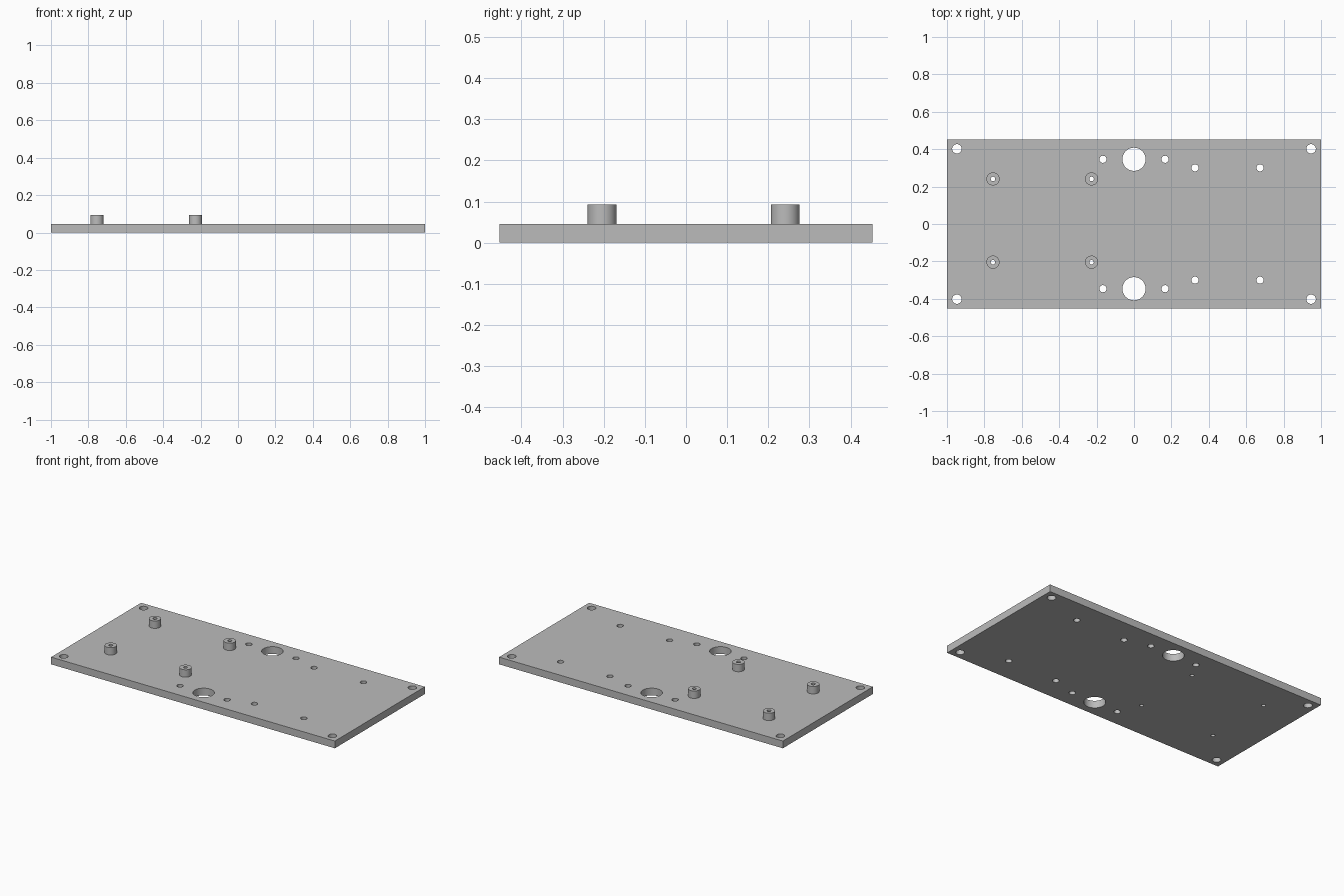
import bpy
import bmesh
from mathutils import Matrix

if "Cube" in bpy.data.objects:
    bpy.data.objects.remove(bpy.data.objects["Cube"], do_unlink=True)

LENGTH, WIDTH, THICK, TOP = 2.0, 0.906, 0.046, 0.093

grey = bpy.data.materials.new("grey plastic")
grey.use_nodes = True
colour = (0.5, 0.5, 0.5, 1)
grey.diffuse_color = colour
grey.node_tree.nodes["Principled BSDF"].inputs["Base Color"].default_value = colour


def add_cylinder(bm, x, y, radius, z0, z1):
    bmesh.ops.create_cone(
        bm, cap_ends=True, segments=48, radius1=radius, radius2=radius,
        depth=z1 - z0, matrix=Matrix.Translation((x, y, (z0 + z1) / 2)))


def make_object(name, bm):
    mesh = bpy.data.meshes.new(name)
    bm.to_mesh(mesh)
    bm.free()
    mesh.materials.append(grey)
    obj = bpy.data.objects.new(name, mesh)
    bpy.context.collection.objects.link(obj)
    return obj


def drill(obj, cutter):
    mod = obj.modifiers.new("holes", "BOOLEAN")
    mod.operation = "DIFFERENCE"
    mod.solver = "EXACT"
    mod.object = cutter
    bpy.ops.object.select_all(action="DESELECT")
    obj.select_set(True)
    bpy.context.view_layer.objects.active = obj
    bpy.ops.object.modifier_apply(modifier=mod.name)
    bpy.ops.object.shade_smooth_by_angle()


# Hole layout: x, distance from centre line, radius
holes = [
    (-0.947, 0.402, 0.025), (0.947, 0.402, 0.025),    # corner screws
    (0, 0.346, 0.062),                                # large cable holes
    (-0.166, 0.346, 0.019), (0.166, 0.346, 0.019),    # beside cable holes
    (0.326, 0.300, 0.019), (0.674, 0.300, 0.019),     # mounting holes
]
posts = [(x, y) for x in (-0.754, -0.227) for y in (-0.204, 0.241)]

# Cutter for every through hole
bm = bmesh.new()
for x, y, radius in holes:
    for side in (-1, 1):
        add_cylinder(bm, x, side * y, radius, -0.1, 0.2)
for x, y in posts:
    add_cylinder(bm, x, y, 0.012, -0.1, 0.2)
cutter = make_object("hole_cutter", bm)
cutter.hide_render = True

# Base plate
bm = bmesh.new()
bmesh.ops.create_cube(bm, size=1, matrix=Matrix.Translation((0, 0, THICK / 2))
                      @ Matrix.Diagonal((LENGTH, WIDTH, THICK, 1)))
drill(make_object("base_plate", bm), cutter)

# Hollow standoff posts
for i, (x, y) in enumerate(posts):
    bm = bmesh.new()
    add_cylinder(bm, x, y, 0.035, THICK, TOP)
    drill(make_object(f"standoff_{i + 1}", bm), cutter)

bpy.data.objects.remove(cutter, do_unlink=True)
